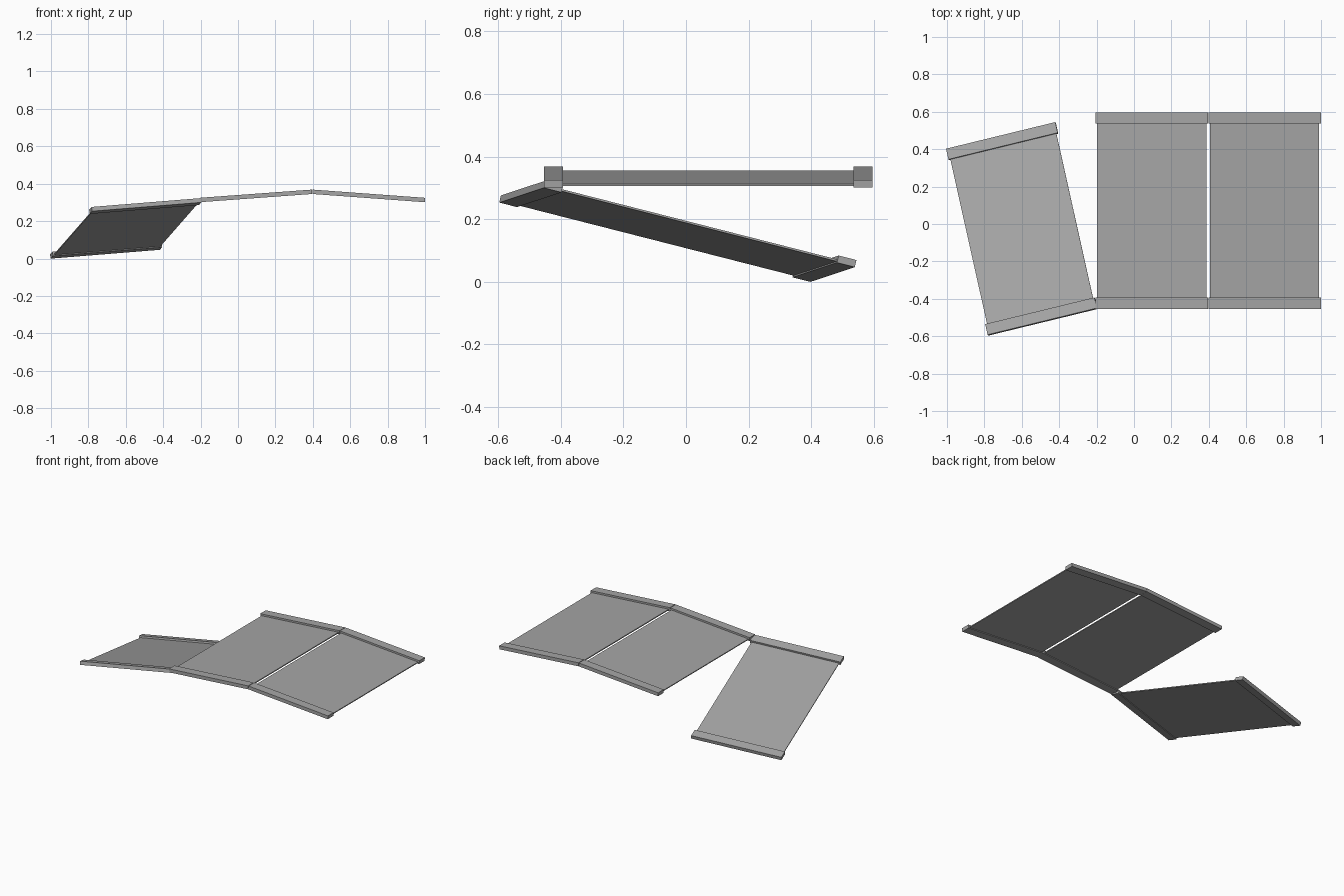
import bpy, bmesh
from mathutils import Matrix, Vector

cube = bpy.data.objects.get("Cube")
if cube:
    bpy.data.objects.remove(cube)

LENGTH, WIDTH = 0.603, 1.05      # one section, along and across the rails
RAIL_W, RAIL_H = 0.06, 0.0235
PANEL_LOW, PANEL_HIGH = 0.005, 0.0115
END_GAP = 0.009

grey = bpy.data.materials.new("plain grey")
grey.use_nodes = True
color = (0.38, 0.38, 0.38, 1)
grey.diffuse_color = color
grey.node_tree.nodes["Principled BSDF"].inputs["Base Color"].default_value = color


def frame(origin, along, across):
    """Placement whose axes run along the rails, across them and upward."""
    u = Vector(along).normalized()
    n = u.cross(Vector(across)).normalized()
    m = Matrix((u, n.cross(u), n)).transposed().to_4x4()
    m.translation = Vector(origin)
    return m


def box(name, low, high, placement):
    low, high = Vector(low), Vector(high)
    bm = bmesh.new()
    bmesh.ops.create_cube(bm, size=1, matrix=Matrix.Translation((low + high) / 2)
                          @ Matrix.Diagonal((high - low).to_4d()))
    mesh = bpy.data.meshes.new(name)
    bm.to_mesh(mesh)
    bm.free()
    mesh.materials.append(grey)
    obj = bpy.data.objects.new(name, mesh)
    obj.matrix_world = placement
    bpy.context.collection.objects.link(obj)


def section(name, placement):
    # Two edge rails with a thin panel held between them
    for side, y in (("front", 0), ("back", WIDTH - RAIL_W)):
        box(f"{name}_{side}_rail", (0, y, 0), (LENGTH, y + RAIL_W, RAIL_H), placement)
    box(f"{name}_panel", (END_GAP, RAIL_W / 2, PANEL_LOW),
        (LENGTH - END_GAP, WIDTH - RAIL_W / 2, PANEL_HIGH), placement)


# Two sections meeting at a ridge, and a third swung out and tilted down
front_y, ridge_x, ridge_z, drop = -0.454, 0.397, 0.345, 0.044
section("middle", frame((ridge_x - 0.602, front_y, ridge_z - drop), (0.602, 0, drop), (0, 1, 0)))
section("left", frame((ridge_x, front_y, ridge_z), (0.602, 0, -drop), (0, 1, 0)))
section("right", frame((-0.78, -0.597, 0.253), (0.583, 0.142, 0.047), (-0.22, 0.993, -0.253)))
